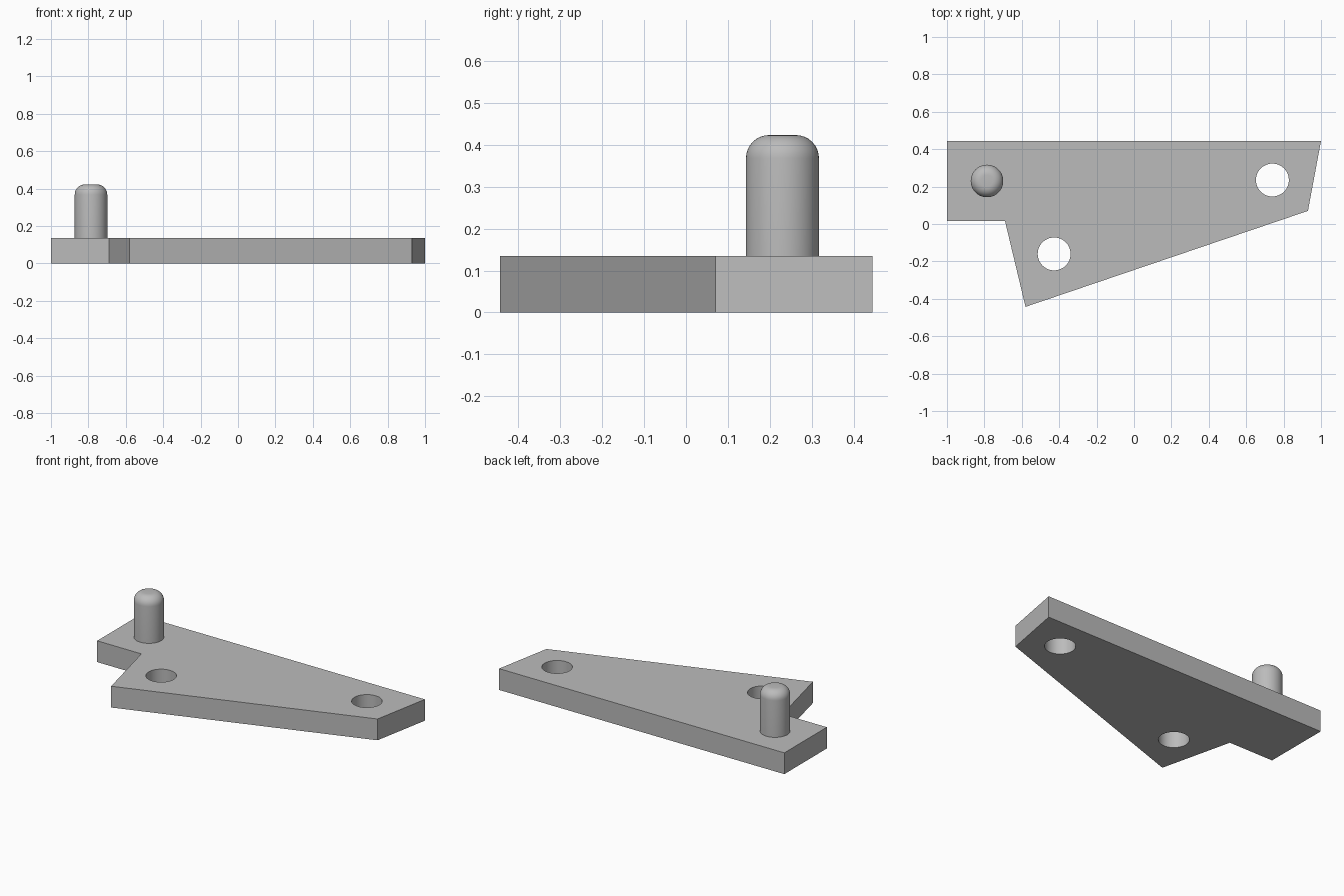
import bpy, bmesh, math
from mathutils import Vector

cube = bpy.data.objects.get("Cube")
if cube:
    bpy.data.objects.remove(cube, do_unlink=True)

THICK = 0.135
SIDES = 48

grey = bpy.data.materials.new("plain grey")
grey.use_nodes = True
grey.diffuse_color = (0.5, 0.5, 0.5, 1)
grey.node_tree.nodes["Principled BSDF"].inputs["Base Color"].default_value = (0.5, 0.5, 0.5, 1)


def finish(bm, name):
    """Turn a bmesh into a shaded object."""
    bmesh.ops.recalc_face_normals(bm, faces=bm.faces[:])
    mesh = bpy.data.meshes.new(name)
    bm.to_mesh(mesh)
    bm.free()
    mesh.materials.append(grey)
    obj = bpy.data.objects.new(name, mesh)
    bpy.context.collection.objects.link(obj)
    bpy.ops.object.select_all(action='DESELECT')
    obj.select_set(True)
    bpy.context.view_layer.objects.active = obj
    bpy.ops.object.shade_smooth_by_angle(angle=math.radians(30))
    return obj


def circle(x, y, r):
    steps = [2 * math.pi * i / SIDES for i in range(SIDES)]
    return [(x + r * math.cos(a), y + r * math.sin(a)) for a in steps]


def add_loop(bm, points):
    verts = [bm.verts.new((x, y, 0)) for x, y in points]
    for a, b in zip(verts, verts[1:] + verts[:1]):
        bm.edges.new((a, b))


# Flat bracket plate with two through holes
outline = [(-1, 0.443), (-1, 0.017), (-0.69, 0.017),
           (-0.58, -0.443), (0.93, 0.07), (1, 0.445)]
bm = bmesh.new()
for loop in (outline, circle(0.74, 0.235, 0.088), circle(-0.427, -0.16, 0.088)):
    add_loop(bm, loop)
bmesh.ops.triangle_fill(bm, edges=bm.edges[:], use_beauty=True, normal=Vector((0, 0, 1)))
top = bmesh.ops.extrude_face_region(bm, geom=bm.faces[:])["geom"]
bmesh.ops.translate(bm, vec=(0, 0, THICK),
                    verts=[g for g in top if isinstance(g, bmesh.types.BMVert)])
finish(bm, "bracket_plate")

# Upright pin with a rounded top, spun from its profile
radius, height, fillet = 0.087, 0.423, 0.055
profile = [(0, THICK - 0.02), (radius, THICK - 0.02)]
for i in range(9):
    a = math.pi / 2 * i / 8
    profile.append((radius - fillet + fillet * math.cos(a),
                    height - fillet + fillet * math.sin(a)))
profile.append((0, height))
bm = bmesh.new()
verts = [bm.verts.new((r, 0, z)) for r, z in profile]
edges = [bm.edges.new(pair) for pair in zip(verts, verts[1:])]
bmesh.ops.spin(bm, geom=verts + edges, cent=(0, 0, 0), axis=(0, 0, 1),
               angle=2 * math.pi, steps=SIDES)
bmesh.ops.remove_doubles(bm, verts=bm.verts[:], dist=0.0005)
pin = finish(bm, "locating_pin")
pin.location = (-0.786, 0.23, 0)
